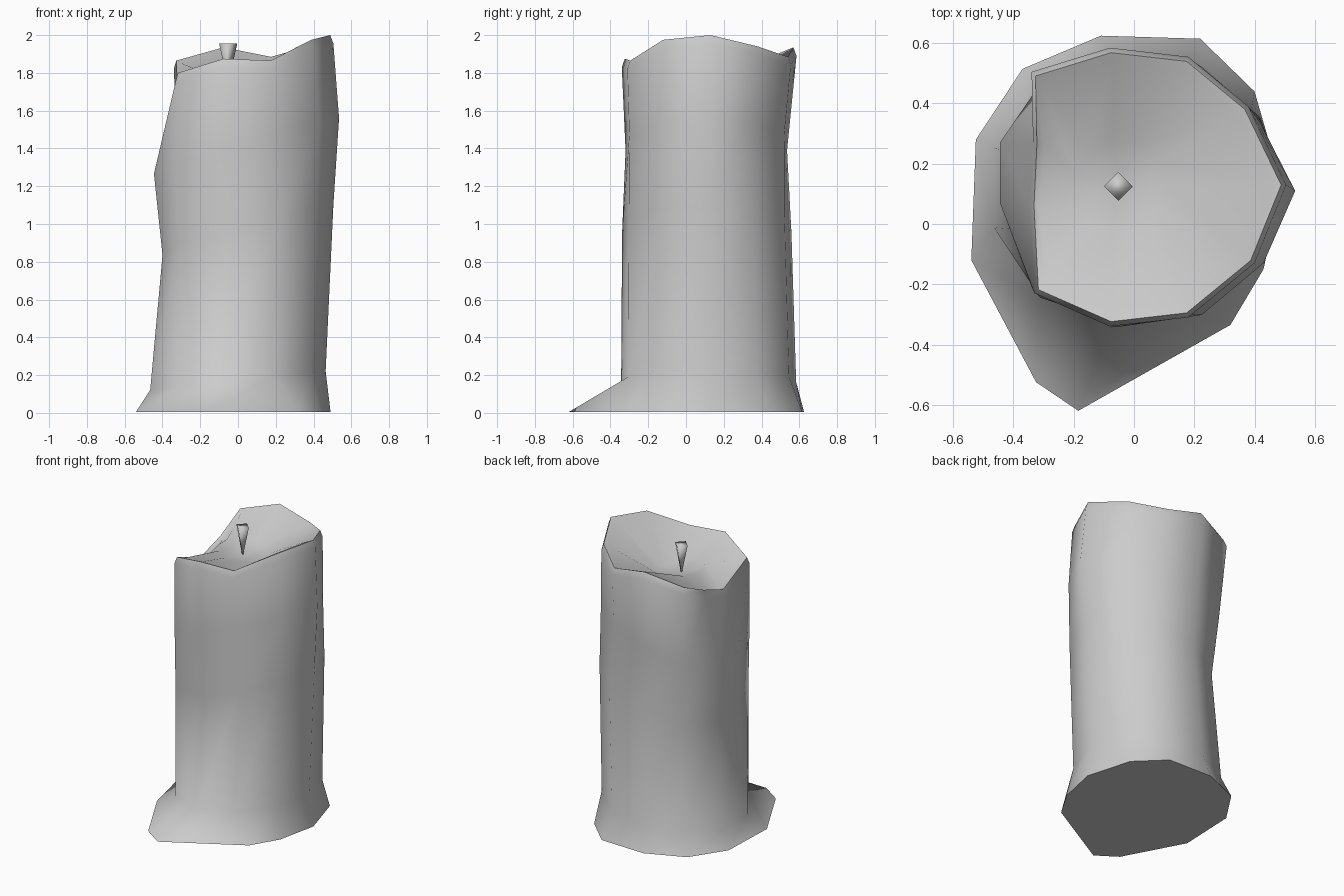
import bpy, bmesh, math

if "Cube" in bpy.data.objects:
    bpy.data.objects.remove(bpy.data.objects["Cube"])

N = 11  # sides of the candle


def finish(bm, name, angle):
    bmesh.ops.recalc_face_normals(bm, faces=bm.faces)
    me = bpy.data.meshes.new(name)
    bm.to_mesh(me)
    bm.free()
    ob = bpy.data.objects.new(name, me)
    bpy.context.collection.objects.link(ob)
    bpy.ops.object.select_all(action='DESELECT')
    ob.select_set(True)
    bpy.context.view_layer.objects.active = ob
    bpy.ops.object.shade_smooth_by_angle(angle=math.radians(angle))
    return ob


def oval(cx, cy, rx, ry, z_mid, tilt):
    """Ring whose height rises toward +x by tilt."""
    ring = []
    for i in range(N):
        a = 2 * math.pi * i / N
        ring.append((cx + rx * math.cos(a), cy + ry * math.sin(a),
                     z_mid + tilt * math.cos(a)))
    return ring


def toward(ring, cx, cy, k, dz):
    return [(cx + (x - cx) * k, cy + (y - cy) * k, z + dz) for x, y, z in ring]


# Melted foot outline with a pool of wax at the front left
foot = [(.49, .13), (.40, .44), (.22, .615), (-.11, .625), (-.37, .515),
        (-.525, .28), (-.54, -.12), (-.325, -.525), (-.185, -.62),
        (.32, -.335), (.43, -.15)]
foot = [(x, y, 0.005) for x, y in foot]

# Lower body, waist and the bulge under the rim
lower = oval(-.01, .12, .474, .468, .17, .05)
waist = oval(.036, .11, .454, .453, .97, .14)
waist[0] = (.505, .12, 1.1)
waist[7] = (-.31, -.245, .9)
bulge = [(.535, .11), (.42, .335), (.19, .52), (-.08, .535), (-.315, .46),
         (-.445, .27), (-.445, .07), (-.335, -.22), (-.08, -.32),
         (.18, -.30), (.43, -.13)]
bulge = [(x, y, 1.41 + .15 * math.cos(2 * math.pi * i / N))
         for i, (x, y) in enumerate(bulge)]

# Uneven rim, dipping on the left side
rim = [(.505, .13, 2.0), (.38, .39, 1.94), (.18, .555, 1.885),
       (-.08, .585, 1.935), (-.34, .505, 1.865), (-.335, .27, 1.76),
       (-.345, .06, 1.69), (-.33, -.23, 1.80), (-.08, -.34, 1.875),
       (.18, -.31, 1.865), (.40, -.13, 1.975)]
outer_rim = toward(rim, .03, .12, 1.0, -.045)
top_rim = toward(rim, .03, .12, .965, 0)
inner_rim = toward(rim, .03, .12, .90, -.012)

# Melt pool around the wick
pool = oval(-.05, .125, .155, .155, 1.785, -.025)

rings = [foot, lower, waist, bulge, outer_rim, top_rim, inner_rim, pool]

bm = bmesh.new()
loops = [[bm.verts.new(p) for p in r] for r in rings]
for a, b in zip(loops, loops[1:]):
    for i in range(N):
        j = (i + 1) % N
        bm.faces.new((a[i], a[j], b[j], b[i]))
bm.faces.new(loops[0])
centre = bm.verts.new((-.05, .125, 1.76))
for i in range(N):
    bm.faces.new((loops[-1][i], loops[-1][(i + 1) % N], centre))
finish(bm, "candle_body", 75)

# Wick: four-sided, flaring upward
bm = bmesh.new()
bmesh.ops.create_cone(bm, cap_ends=True, segments=4, radius1=.004,
                      radius2=.048, depth=.2)
for v in bm.verts:
    v.co.x += -.052
    v.co.y += .125
    v.co.z += 1.855
finish(bm, "wick", 120)
